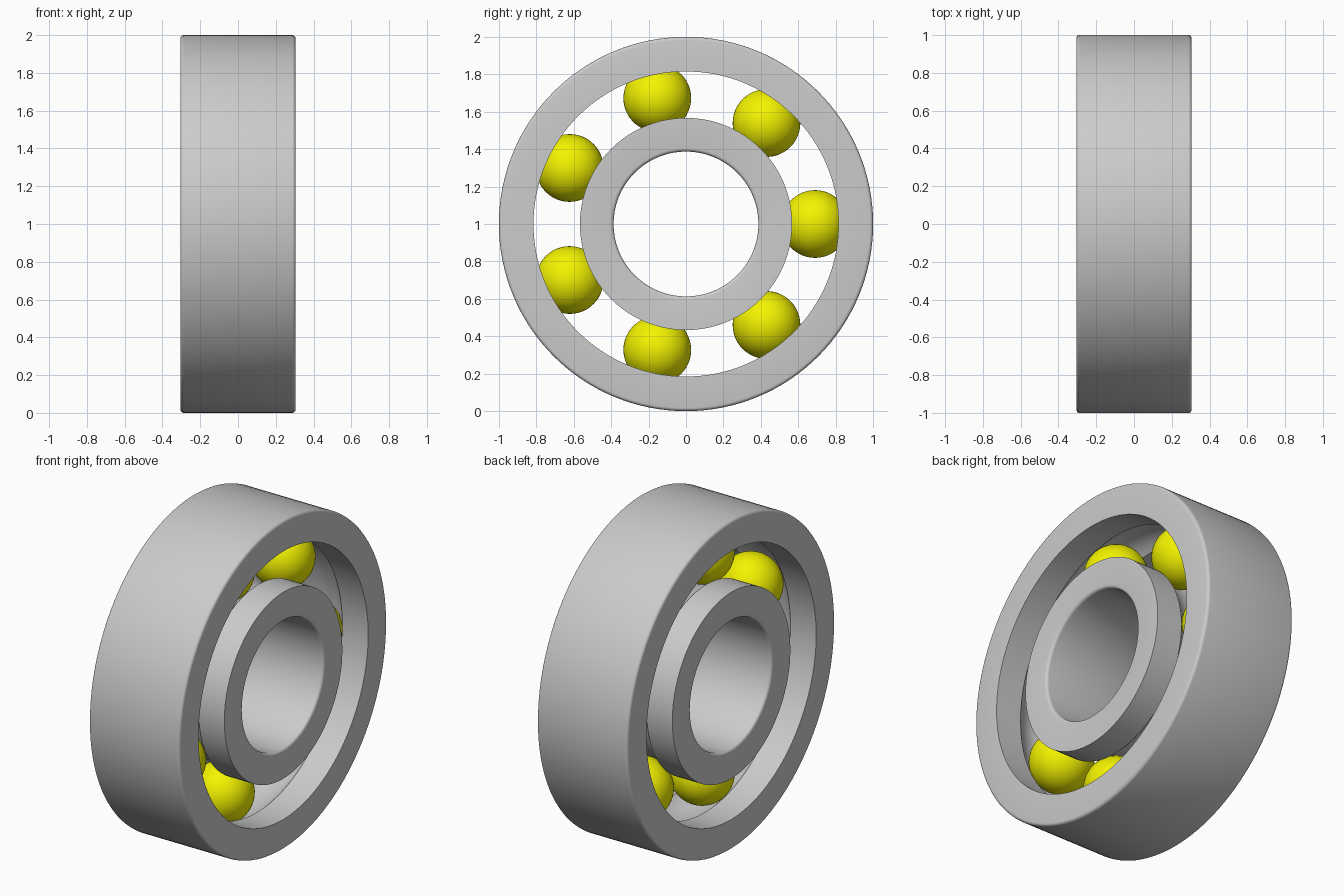
import bpy, bmesh, math
from mathutils import Matrix, Vector

if "Cube" in bpy.data.objects:
    bpy.data.objects.remove(bpy.data.objects["Cube"])

HALF = 0.305       # half width of both rings
FILLET = 0.018     # rounding on the outer rim and the bore
PITCH = 0.69       # radius of the circle the ball centres lie on
BALL = 0.182
CENTRE = Vector((0, 0, 1))


def finish(bm, name, angle=None):
    me = bpy.data.meshes.new(name)
    bm.to_mesh(me)
    bm.free()
    ob = bpy.data.objects.new(name, me)
    bpy.context.collection.objects.link(ob)
    bpy.context.view_layer.objects.active = ob
    bpy.ops.object.select_all(action='DESELECT')
    ob.select_set(True)
    if angle:
        bpy.ops.object.shade_smooth_by_angle(angle=math.radians(angle))
    else:
        bpy.ops.object.shade_smooth()
    return ob


def ring(name, r_smooth, r_race):
    """Spin a race profile (x, radius) about the x axis."""
    out = 1 if r_smooth > r_race else -1      # direction away from the balls
    # smooth wall with rounded corners
    pts = []
    for side in (-1, 1):
        arc = []
        for i in range(5):
            a = math.radians(90 * i / 4)
            arc.append((side * (HALF - FILLET + FILLET * math.cos(a)),
                        r_smooth - out * FILLET * (1 - math.sin(a))))
        pts += arc if side < 0 else arc[::-1]
    # race wall with the ball groove
    pts.append((HALF, r_race))
    depth = abs(r_race - PITCH)
    a0 = math.acos(depth / BALL)
    for i in range(17):
        a = a0 - 2 * a0 * i / 16
        pts.append((BALL * math.sin(a), PITCH + out * BALL * math.cos(a)))
    pts.append((-HALF, r_race))

    bm = bmesh.new()
    steps = 128
    loops = []
    for s in range(steps):
        t = 2 * math.pi * s / steps
        loops.append([bm.verts.new(CENTRE + Vector((x, r * math.cos(t), r * math.sin(t))))
                      for x, r in pts])
    n = len(pts)
    for s in range(steps):
        a, b = loops[s], loops[(s + 1) % steps]
        for k in range(n):
            bm.faces.new((a[k], a[(k + 1) % n], b[(k + 1) % n], b[k]))
    bmesh.ops.recalc_face_normals(bm, faces=bm.faces)
    return finish(bm, name, 30)


ring("outer_ring", 1.0, 0.815)
ring("inner_ring", 0.387, 0.567)

# Seven yellow balls
yellow = bpy.data.materials.new("yellow")
yellow.diffuse_color = (0.9, 0.9, 0.0, 1)
yellow.use_nodes = True
yellow.node_tree.nodes["Principled BSDF"].inputs["Base Color"].default_value = yellow.diffuse_color
for i in range(7):
    t = 2 * math.pi * i / 7
    bm = bmesh.new()
    pos = CENTRE + PITCH * Vector((0, math.cos(t), math.sin(t)))
    bmesh.ops.create_uvsphere(bm, u_segments=48, v_segments=24, radius=BALL - 0.001,
                              matrix=Matrix.Translation(pos))
    ball = finish(bm, f"ball_{i + 1}")
    ball.data.materials.append(yellow)
